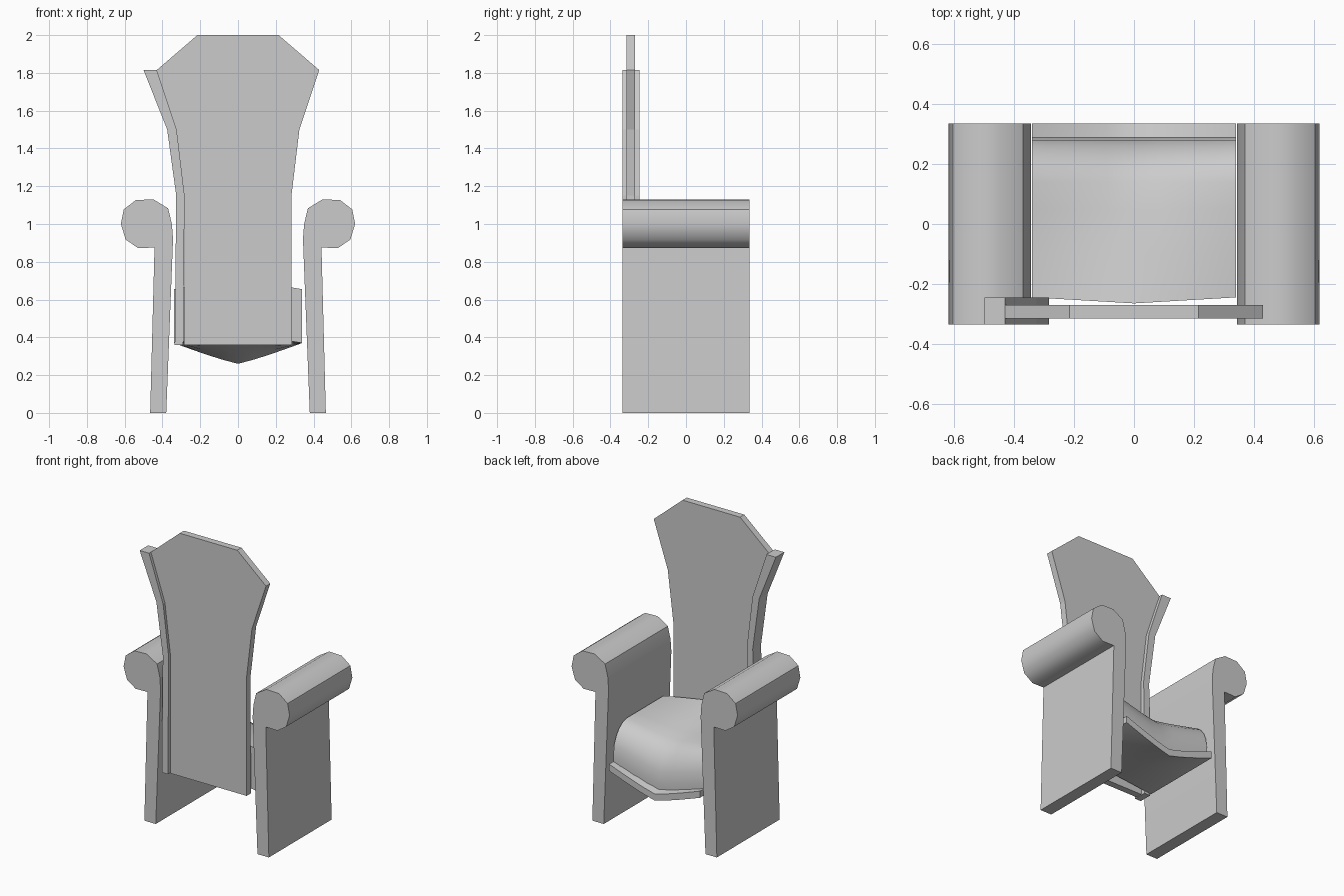
import bpy, bmesh, math

if "Cube" in bpy.data.objects:
    bpy.data.objects.remove(bpy.data.objects["Cube"])


def finish(name, bm, smooth=None):
    bmesh.ops.recalc_face_normals(bm, faces=bm.faces)
    me = bpy.data.meshes.new(name)
    bm.to_mesh(me)
    bm.free()
    ob = bpy.data.objects.new(name, me)
    bpy.context.collection.objects.link(ob)
    if smooth:
        bpy.ops.object.select_all(action='DESELECT')
        ob.select_set(True)
        bpy.context.view_layer.objects.active = ob
        bpy.ops.object.shade_smooth_by_angle(angle=math.radians(smooth))
    return ob


def extrude_profile(name, pts, y0, y1, smooth=None):
    """Extrude an (x, z) outline along y."""
    bm = bmesh.new()
    face = bm.faces.new([bm.verts.new((x, y0, z)) for x, z in pts])
    ext = bmesh.ops.extrude_face_region(bm, geom=[face])
    for v in ext['geom']:
        if isinstance(v, bmesh.types.BMVert):
            v.co.y = y1
    return finish(name, bm, smooth)


def slab(name, xs, ys, top, bottom, back):
    """Closed solid between two height functions over an x/y grid."""
    bm = bmesh.new()
    nx, ny = len(xs), len(ys)
    layers = []
    for height in (bottom, top):
        layers.append([[bm.verts.new((x, y if j else back(x), height(x, y)))
                        for j, y in enumerate(ys)] for x in xs])
    lo, hi = layers
    for g in layers:
        for i in range(nx - 1):
            for j in range(ny - 1):
                bm.faces.new((g[i][j], g[i + 1][j], g[i + 1][j + 1], g[i][j + 1]))
    for i in range(nx - 1):
        for j in (0, ny - 1):
            bm.faces.new((lo[i][j], lo[i + 1][j], hi[i + 1][j], hi[i][j]))
    for j in range(ny - 1):
        for i in (0, nx - 1):
            bm.faces.new((lo[i][j], lo[i][j + 1], hi[i][j + 1], hi[i][j]))
    return finish(name, bm, 40)


# Flared backrest panel
half = [(0.285, 0.36), (0.283, 1.15), (0.325, 1.5), (0.43, 1.815), (0.215, 2.0)]
extrude_profile("backrest", half + [(-x, z) for x, z in reversed(half)], -0.315, -0.27)

# Raised trim strip on one edge of the backrest
trim = [(-0.335, 0.36), (-0.327, 1.15), (-0.375, 1.5), (-0.5, 1.815),
        (-0.43, 1.815), (-0.325, 1.5), (-0.283, 1.15), (-0.29, 0.36)]
extrude_profile("backrest_trim", trim, -0.335, -0.245)

# Side panels with rolled armrests
arm = [(0.38, 0), (0.465, 0), (0.442, 0.875), (0.53, 0.873), (0.595, 0.918),
       (0.62, 1.0), (0.605, 1.077), (0.54, 1.127), (0.447, 1.13), (0.37, 1.083),
       (0.35, 1.0), (0.344, 0.92)]
for side, s in (("left", -1), ("right", 1)):
    extrude_profile(side + "_arm", [(s * x, z) for x, z in arm], -0.335, 0.335, 40)

# Seat: sags in the middle of the open edge, level near the backrest
BACK, EDGE = -0.255, 0.335
xs = [-0.34, -0.29, -0.19, -0.09, 0, 0.09, 0.19, 0.29, 0.34]


def sag(x, y):
    t = (y - BACK) / (EDGE - BACK)
    return (-0.05 + 0.16 * t) * (1 - (abs(x) / 0.34) ** 1.15)


def back_line(x):
    return -0.265 + 0.02 * abs(x) / 0.34


def base_bottom(x, y):
    return 0.37 - sag(x, y)


def base_top(x, y):
    return base_bottom(x, y) + 0.045


def cushion_top(x, y):
    t = max(0, (y - 0.14) / 0.15)
    return base_top(x, y) + 0.04 + 0.20 * math.sqrt(max(0, 1 - t * t))


slab("seat_base", xs, [BACK, -0.1, 0.05, 0.2, EDGE], base_top, base_bottom, back_line)
slab("seat_cushion", xs, [BACK, -0.1, 0.05, 0.14, 0.19, 0.23, 0.26, 0.28, 0.29],
     cushion_top, base_top, back_line)
